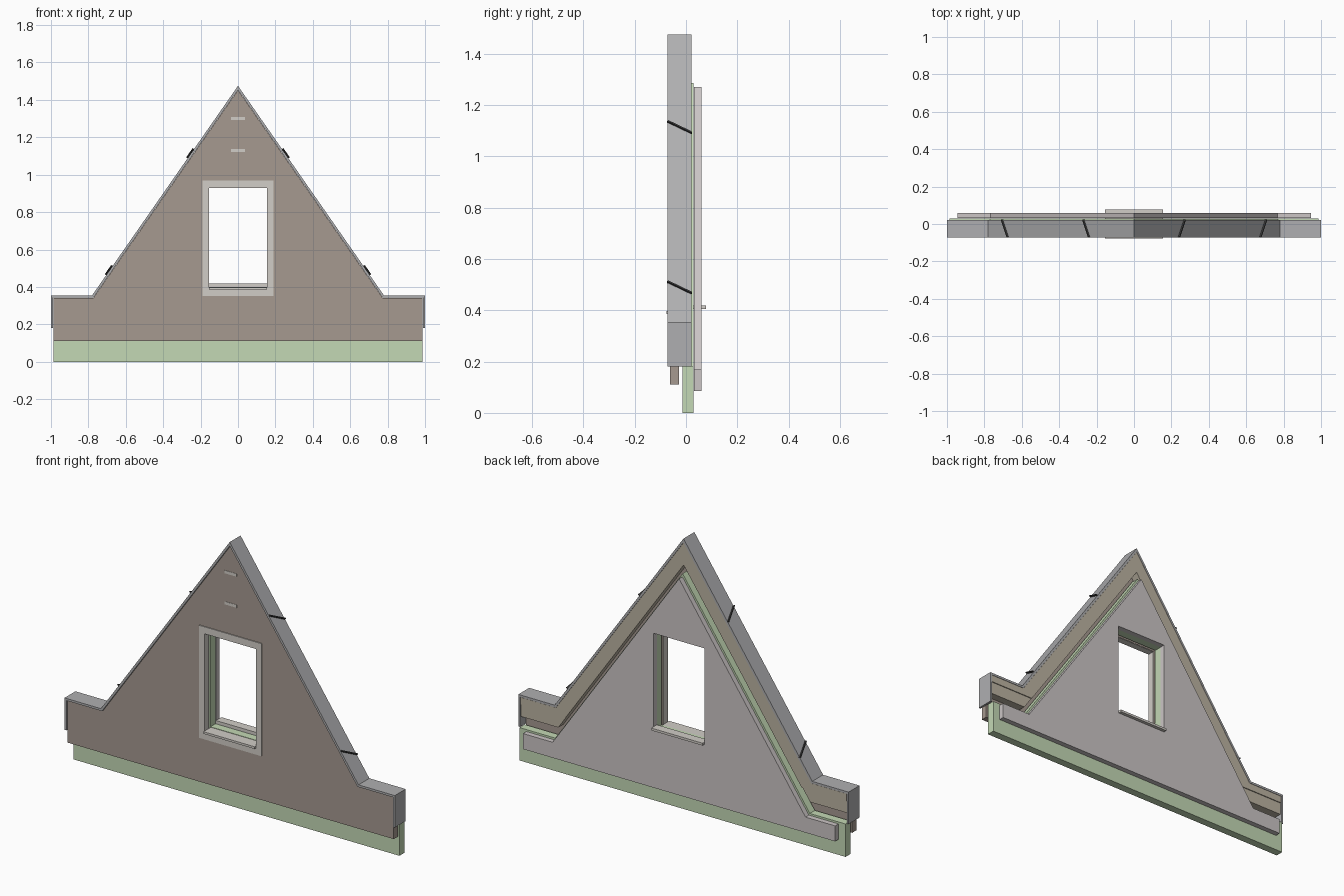
import bpy, bmesh
from mathutils import Vector

if "Cube" in bpy.data.objects:
    bpy.data.objects.remove(bpy.data.objects["Cube"])

SLOPE = 1.436


def material(name, rgb):
    m = bpy.data.materials.new(name)
    m.diffuse_color = (*rgb, 1)
    m.use_nodes = True
    m.node_tree.nodes["Principled BSDF"].inputs["Base Color"].default_value = m.diffuse_color
    return m


BRICK = material("brick", (0.38, 0.32, 0.28))
GREEN = material("insulation", (0.55, 0.69, 0.46))
PANEL = material("inner_panel", (0.60, 0.56, 0.56))
WOOD = material("wood", (0.50, 0.45, 0.36))
METAL = material("metal", (0.43, 0.43, 0.44))
LIGHT = material("light_stone", (0.64, 0.61, 0.57))
DARK = material("dark_metal", (0.05, 0.05, 0.05))


def slab(name, mat, y0, y1, *loops):
    """Extrude an x-z outline (further loops are holes) from y0 to y1."""
    bm = bmesh.new()
    edges = []
    for loop in loops:
        vs = [bm.verts.new((x, y0, z)) for x, z in loop]
        edges += [bm.edges.new((vs[i - 1], vs[i])) for i in range(len(vs))]
    bmesh.ops.triangle_fill(bm, edges=edges, use_beauty=True)
    ext = bmesh.ops.extrude_face_region(bm, geom=bm.faces[:])
    moved = [g for g in ext["geom"] if isinstance(g, bmesh.types.BMVert)]
    bmesh.ops.translate(bm, verts=moved, vec=(0, y1 - y0, 0))
    bmesh.ops.recalc_face_normals(bm, faces=bm.faces[:])
    me = bpy.data.meshes.new(name)
    bm.to_mesh(me)
    bm.free()
    me.materials.append(mat)
    ob = bpy.data.objects.new(name, me)
    bpy.context.collection.objects.link(ob)
    return ob


def rect(x0, x1, z0, z1):
    return [(x0, z0), (x1, z0), (x1, z1), (x0, z1)]


def gable(apex, eave, half, base):
    """Stepped gable line from left base over the apex to right base."""
    knee = (apex - eave) / SLOPE
    right = [(knee, eave), (half, eave), (half, base)]
    return [(-x, z) for x, z in reversed(right)] + [(0, apex)] + right


# Wall layers, each with the window opening
slab("brick_facing", BRICK, -0.063, -0.028, gable(1.452, 0.342, 0.987, 0.11),
     rect(-0.158, 0.158, 0.385, 0.932))
slab("insulation_core", GREEN, -0.014, 0.03, gable(1.287, 0.18, 0.987, 0.0),
     rect(-0.157, 0.157, 0.40, 0.931))
slab("inner_panel", PANEL, 0.031, 0.06, gable(1.27, 0.17, 0.945, 0.085),
     rect(-0.155, 0.155, 0.405, 0.93))

# Metal coping following the gable
slab("coping", METAL, -0.072, 0.022, gable(1.475, 0.355, 1.0, 0.18)
     + gable(1.4535, 0.343, 0.989, 0.18)[::-1])

# Timber below the coping: horizontal eave blocks and raking boards
outer = gable(1.452, 0.342, 0.987, 0.235)
inner = gable(1.33, 0.235, 0.987, 0.235)[1:-1]
slab("verge_board", WOOD, -0.027, 0.016, outer + inner[1:-1][::-1])
for side, s in (("left", -1), ("right", 1)):
    slab("eave_board_" + side, WOOD, -0.027, 0.021,
         rect(*sorted((s * 0.79, s * 0.987)), 0.303, 0.342))
    rake = [(0, 1.452), (s * 0.773, 0.342), (s * 0.79, 0.342),
            (s * 0.79, 0.303), (s * 0.715, 0.303), (0, 1.33)]
    slab("rake_board_" + side, WOOD, 0.016, 0.021, rake)

# Window surround and sills
slab("window_surround", LIGHT, -0.068, -0.03, rect(-0.19, 0.19, 0.352, 0.968),
     rect(-0.156, 0.156, 0.385, 0.93))
slab("outer_sill", LIGHT, -0.077, -0.014, rect(-0.155, 0.155, 0.386, 0.398))
slab("inner_sill", LIGHT, 0.03, 0.078, rect(-0.155, 0.155, 0.405, 0.418))

# Vent plates near the apex
for i, z in enumerate((1.13, 1.30)):
    slab(f"vent_{i}", LIGHT, -0.0645, -0.05, rect(-0.037, 0.037, z - 0.008, z + 0.008))

# Slanted seams standing on the coping slopes
for s in (-1, 1):
    normal = Vector((s * SLOPE, 0, 1)).normalized()
    for z in (1.135, 0.51):
        a = Vector((s * (1.475 - z) / SLOPE, -0.072, z))
        b = Vector((s * (1.52 - z) / SLOPE, 0.022, z - 0.045))
        side = (b - a).cross(normal).normalized() * 0.003
        bm = bmesh.new()
        ring = [bm.verts.new(p + o + h) for h in (normal * -0.004, normal * 0.009)
                for p, o in ((a, -side), (a, side), (b, side), (b, -side))]
        bmesh.ops.convex_hull(bm, input=ring)
        me = bpy.data.meshes.new("coping_seam")
        bm.to_mesh(me)
        bm.free()
        me.materials.append(DARK)
        bpy.context.collection.objects.link(bpy.data.objects.new("coping_seam", me))
